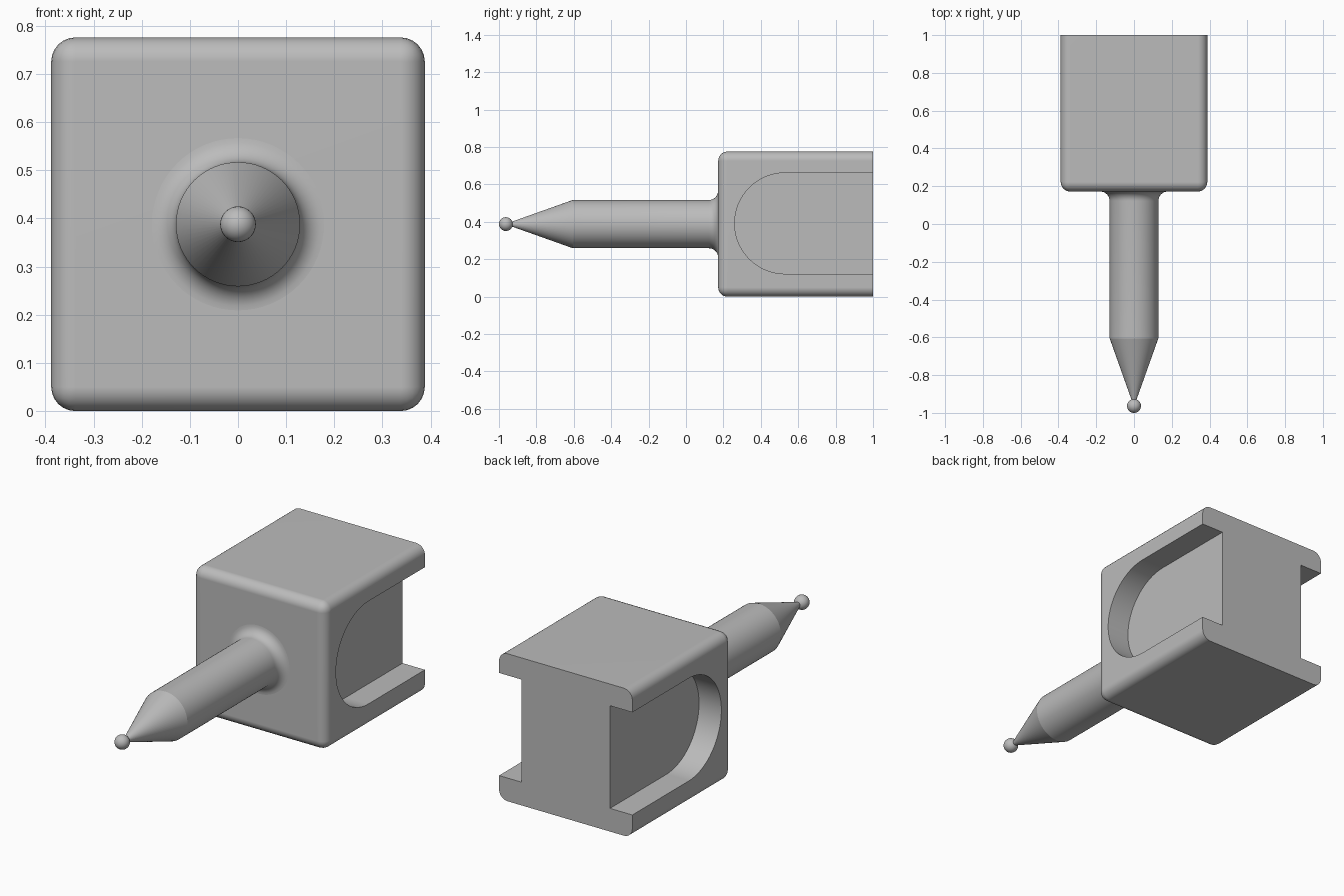
import bpy, bmesh, math
from mathutils import Vector

if "Cube" in bpy.data.objects:
    bpy.data.objects.remove(bpy.data.objects["Cube"])

HALF = 0.388          # half width of the block, and height of the axis
FRONT = 0.172         # front face of the block
STEM_R = 0.129
FILLET = 0.05

grey = bpy.data.materials.new("plain_grey")
grey.use_nodes = True
grey.diffuse_color = (0.5, 0.5, 0.5, 1)
grey.node_tree.nodes["Principled BSDF"].inputs["Base Color"].default_value = grey.diffuse_color


def make_object(name, bm):
    bmesh.ops.recalc_face_normals(bm, faces=bm.faces)
    mesh = bpy.data.meshes.new(name)
    bm.to_mesh(mesh)
    bm.free()
    mesh.materials.append(grey)
    obj = bpy.data.objects.new(name, mesh)
    bpy.context.collection.objects.link(obj)
    return obj


def activate(obj):
    bpy.ops.object.select_all(action='DESELECT')
    obj.select_set(True)
    bpy.context.view_layer.objects.active = obj


def smooth(obj, angle):
    activate(obj)
    bpy.ops.object.shade_smooth_by_angle(angle=math.radians(angle))


def lathe(name, profile, steps=64):
    """Turn (radius, y) points around the long axis."""
    bm = bmesh.new()
    verts = [bm.verts.new((r, y, HALF)) for r, y in profile]
    edges = [bm.edges.new(pair) for pair in zip(verts, verts[1:])]
    bmesh.ops.spin(bm, geom=verts + edges, cent=(0, 0, HALF), axis=(0, 1, 0),
                   angle=math.tau, steps=steps, use_merge=True)
    bmesh.ops.remove_doubles(bm, verts=bm.verts, dist=1e-5)
    return make_object(name, bm)


# Block, rounded everywhere except around its cut-off back face
bm = bmesh.new()
bmesh.ops.create_cube(bm, size=1)
for v in bm.verts:
    v.co = Vector((v.co.x * 2 * HALF, FRONT if v.co.y < 0 else 1, HALF + v.co.z * 2 * HALF))
round_edges = [e for e in bm.edges if min(v.co.y for v in e.verts) < 0.9]
bmesh.ops.bevel(bm, geom=round_edges, offset=0.05, segments=6, profile=0.5, affect='EDGES')
block = make_object("block", bm)

# Round-ended pocket in each side, open at the back
POCKET_R, POCKET_Y, FLOOR = 0.27, 0.53, 0.258
outline = [(1.2, HALF + POCKET_R)]
for i in range(33):
    a = math.pi / 2 + math.pi * i / 32
    outline.append((POCKET_Y + POCKET_R * math.cos(a), HALF + 0.004 + POCKET_R * math.sin(a)))
outline[0] = (1.2, outline[1][1])
outline.append((1.2, outline[-1][1]))
for side in (-1, 1):
    bm = bmesh.new()
    face = bm.faces.new([bm.verts.new((side * FLOOR, y, z)) for y, z in outline])
    grown = bmesh.ops.extrude_face_region(bm, geom=[face])["geom"]
    bmesh.ops.translate(bm, vec=(side * 0.3, 0, 0),
                        verts=[g for g in grown if isinstance(g, bmesh.types.BMVert)])
    cutter = make_object("pocket_cutter", bm)
    cutter.hide_render = True
    cut = block.modifiers.new("pocket", 'BOOLEAN')
    cut.operation = 'DIFFERENCE'
    cut.solver = 'EXACT'
    cut.object = cutter
    activate(block)
    bpy.ops.object.modifier_apply(modifier=cut.name)
    bpy.data.objects.remove(cutter)
smooth(block, 30)
flat = block.modifiers.new("flat_faces", 'WEIGHTED_NORMAL')
flat.keep_sharp = True

# Stem with tapered point and a fillet where it meets the block
profile = [(0, -0.945), (0.008, -0.945), (STEM_R, -0.605)]
for i in range(9):
    a = math.pi / 2 * i / 8
    profile.append((STEM_R + FILLET * (1 - math.cos(a)), FRONT - FILLET + FILLET * math.sin(a)))
profile += [(STEM_R + FILLET, FRONT + 0.01), (0, FRONT + 0.01)]
smooth(lathe("stem", profile), 16)

# Ball at the tip
BALL_R = 0.037
ball = [(BALL_R * math.sin(math.pi * i / 16), -1 + BALL_R - BALL_R * math.cos(math.pi * i / 16))
        for i in range(17)]
smooth(lathe("tip_ball", ball, 32), 60)
